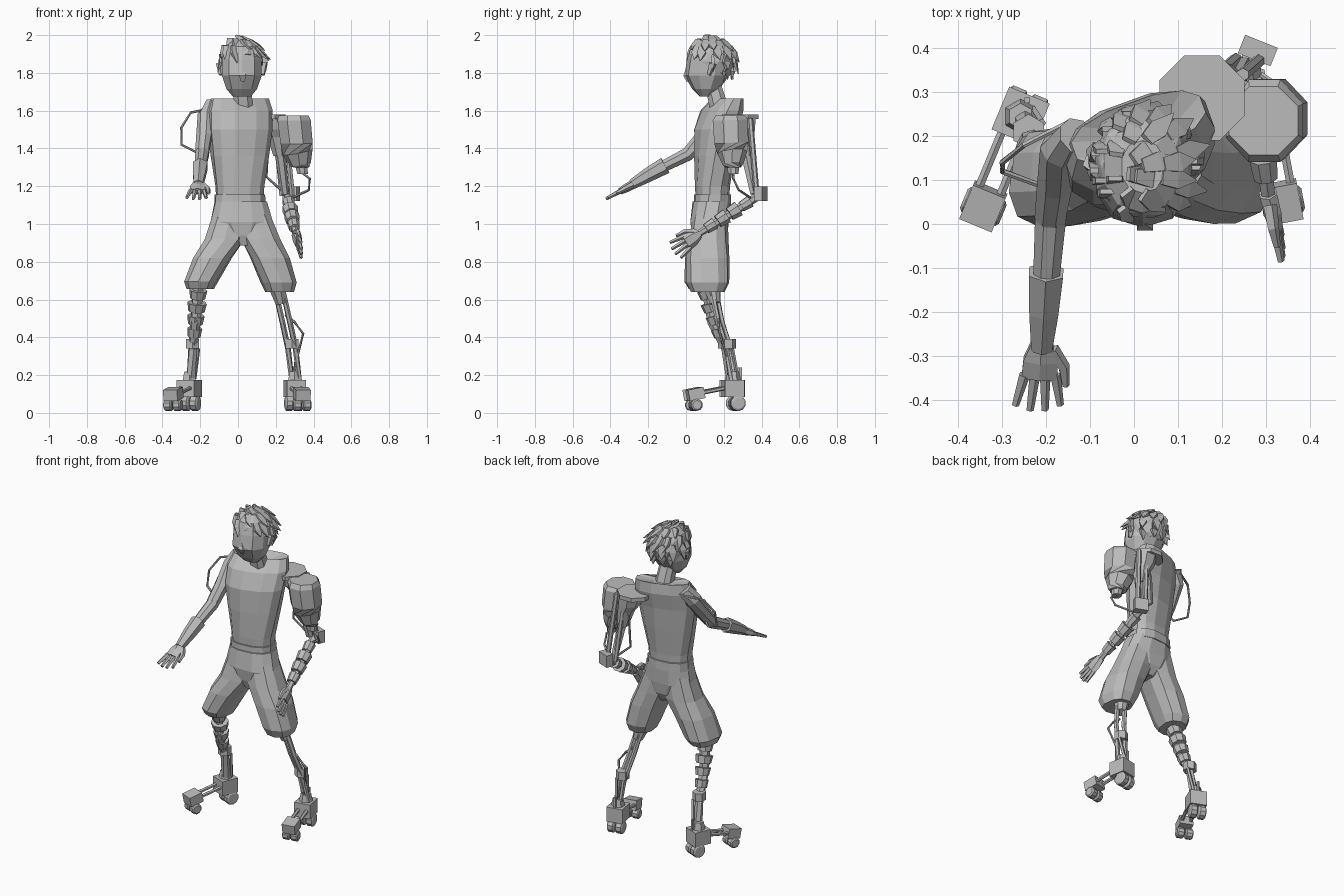
import bpy, bmesh, math, random
from mathutils import Vector, Matrix

random.seed(4)
if "Cube" in bpy.data.objects:
    bpy.data.objects.remove(bpy.data.objects["Cube"])

grey = bpy.data.materials.new("plain grey")
grey.use_nodes = True
tone = (0.5, 0.5, 0.5, 1)
grey.diffuse_color = tone
grey.node_tree.nodes["Principled BSDF"].inputs["Base Color"].default_value = tone
UP = Vector((0, 0, 1))


def finish(name, bm):
    bmesh.ops.recalc_face_normals(bm, faces=bm.faces)
    mesh = bpy.data.meshes.new(name)
    bm.to_mesh(mesh)
    bm.free()
    mesh.materials.append(grey)
    obj = bpy.data.objects.new(name, mesh)
    bpy.context.collection.objects.link(obj)
    return obj


def skin(name, frames, sides, power=1.0):
    """Join cross-sections given as (centre, axis, axis) into a closed skin."""
    bm = bmesh.new()
    loops = []
    for centre, a, b in frames:
        loop = []
        for i in range(sides):
            angle = math.tau * (i + 0.5) / sides
            c, s = math.cos(angle), math.sin(angle)
            c = math.copysign(abs(c) ** power, c)
            s = math.copysign(abs(s) ** power, s)
            loop.append(bm.verts.new(centre + a * c + b * s))
        loops.append(loop)
    for low, high in zip(loops, loops[1:]):
        for i in range(sides):
            j = (i + 1) % sides
            bm.faces.new((low[i], low[j], high[j], high[i]))
    bm.faces.new(loops[0])
    bm.faces.new(loops[-1])
    return finish(name, bm)


def stack(name, rings, sides=12, power=0.8):
    """Level rings: x, y, z, half width, half depth, turn in degrees."""
    frames = []
    for x, y, z, rx, ry, turn in rings:
        spin = Matrix.Rotation(math.radians(turn), 3, "Z")
        frames.append((Vector((x, y, z)), spin @ Vector((rx, 0, 0)), spin @ Vector((0, ry, 0))))
    return skin(name, frames, sides, power)


def limb(name, path, radii, sides=8):
    """Rings square to a path; a radius may be (sideways, upward)."""
    path = [Vector(p) for p in path]
    if not isinstance(radii, list):
        radii = [radii] * len(path)
    frames = []
    for i, p in enumerate(path):
        along = (path[min(i + 1, len(path) - 1)] - path[max(i - 1, 0)]).normalized()
        side = along.cross(UP) if abs(along.z) < 0.98 else Vector((1, 0, 0))
        side.normalize()
        w, h = radii[i] if isinstance(radii[i], tuple) else (radii[i], radii[i])
        frames.append((p, side * w, side.cross(along) * h))
    return skin(name, frames, sides)


def block(name, centre, along, length, width, height):
    half = Vector(along).normalized() * length / 2
    r = math.sqrt(0.5)
    return limb(name, [centre - half, centre + half], (width * r, height * r), 4)


def cuffs(name, start, end, radii, fill=0.6):
    """Evenly spaced collars along a strut."""
    start, end = Vector(start), Vector(end)
    n = len(radii)
    for i, r in enumerate(radii):
        a, b = start.lerp(end, i / n), start.lerp(end, (i + fill) / n)
        limb(f"{name}_{i + 1}", [a, b], [r, r * 0.85], 8)


def hand(name, wrist, along, spread, size):
    wrist, along = Vector(wrist), Vector(along).normalized()
    spread = Vector(spread).normalized()
    knuckle = wrist + along * size * 0.5
    palm = [(.15, .13), (.25, .13), (.26, .1)]
    turned = abs(spread.z) > abs(spread.x)
    limb(name + "_palm", [wrist, wrist + along * size * 0.25, knuckle],
         [(h * size, w * size) if turned else (w * size, h * size) for w, h in palm], 6)
    for i in range(4):
        off = (i - 1.5) * size * 0.13
        tip = knuckle + along * size * (0.5 - 0.07 * abs(i - 1.5)) + spread * off * 1.45
        limb(f"{name}_finger_{i + 1}", [knuckle - along * size * 0.04 + spread * off, tip],
             [size * 0.075, size * 0.05], 5)
    limb(name + "_thumb", [wrist + along * size * 0.1 + spread * size * 0.13,
                           wrist + along * size * 0.35 + spread * size * 0.3,
                           wrist + along * size * 0.62 + spread * size * 0.34],
         [size * 0.1, size * 0.08, size * 0.05], 5)


# Torso and neck
stack("torso", [(.01, .14, 1.1, .125, .085, 6), (.01, .14, 1.2, .13, .09, 8),
                (.01, .15, 1.36, .155, .1, 14), (.01, .16, 1.5, .175, .105, 18),
                (.01, .19, 1.6, .178, .095, 20), (.01, .22, 1.665, .16, .06, 20),
                (.025, .19, 1.64, .06, .04, 10)])
stack("neck", [(.03, .18, 1.6, .055, .055, 0), (.02, .14, 1.75, .05, .045, 0)], 8)

# Head, nose and ears
stack("head", [(.02, .1, 1.675, .05, .028, 0), (.02, .105, 1.715, .085, .072, 0),
               (.02, .11, 1.785, .11, .118, 0), (.02, .12, 1.87, .11, .115, 0),
               (.02, .125, 1.94, .09, .1, 0), (.02, .13, 1.975, .05, .06, 0)], 10, 0.9)
limb("nose", [(.025, .012, 1.84), (.025, -.003, 1.785), (.025, .012, 1.755)],
     [.01, (.026, .016), .012], 4)
for sign, label in ((-1, "right"), (1, "left")):
    limb(label + "_ear", [(.02 + sign * .11, .12, 1.79), (.02 + sign * .116, .14, 1.85)],
         [.012, .022], 5)

# Hair cap trimmed to a sloping hairline, then layered tufts swept to the left
centre, size = Vector((.022, .133, 1.86)), Vector((.116, .133, .125))
bm = bmesh.new()
bmesh.ops.create_icosphere(bm, subdivisions=2, radius=1)
for v in bm.verts:
    v.co = centre + v.co * size
bmesh.ops.bisect_plane(bm, geom=bm.verts[:] + bm.edges[:] + bm.faces[:], clear_inner=True,
                       plane_co=(0, 0, 1.91), plane_no=(0, .6, 1))
bmesh.ops.holes_fill(bm, edges=bm.edges)
finish("hair_cap", bm)
for row, (lift, count) in enumerate(((78, 4), (52, 8), (28, 12), (5, 12), (-18, 11))):
    for i in range(count):
        turn = math.tau * (i + random.random() * 0.6) / count
        tilt = math.radians(lift)
        out = Vector((math.cos(turn) * math.cos(tilt), math.sin(turn) * math.cos(tilt), math.sin(tilt)))
        if out.y < -0.15 - lift / 40:
            continue
        root = centre + out * size * 0.95
        down = Vector((out.x * math.sin(tilt), out.y * math.sin(tilt), -math.cos(tilt))).normalized()
        down = (down * math.cos(tilt) + Vector((.4, .1, -.2))).normalized() if lift > 20 else down
        tip = root + down * random.uniform(.055, .08) + out * random.uniform(.008, .02)
        limb(f"hair_tuft_{row}_{i}", [root - down * .03, root + down * .015 + out * .003, tip],
             [(.022, .008), (.032, .013), .002], 4)

# Shorts: hips, waistband and two flared legs
stack("waistband", [(.01, .14, 1.1, .137, .098, 5), (.01, .14, 1.155, .135, .097, 6)])
stack("shorts_hips", [(.035, .12, .885, .035, .07, 0), (.025, .125, .94, .11, .095, 0),
                      (.02, .125, 1.01, .17, .105, 0), (.015, .135, 1.12, .14, .1, 4)])
stack("shorts_right_leg", [(-.2, .105, .655, .07, .09, -8), (-.195, .105, .695, .088, .115, -8),
                           (-.135, .11, .82, .103, .115, -5), (-.07, .12, .92, .11, .105, 0),
                           (-.035, .13, 1.06, .1, .09, 0)], 10)
stack("shorts_left_leg", [(.22, .115, .64, .075, .09, 8), (.215, .115, .69, .094, .115, 8),
                          (.17, .115, .82, .105, .115, 5), (.12, .12, .92, .108, .105, 0),
                          (.07, .13, 1.06, .1, .09, 0)], 10)

# Natural right arm with a forearm sleeve
limb("right_upper_arm", [(-.13, .2, 1.635), (-.165, .17, 1.57), (-.18, .09, 1.46), (-.19, .02, 1.38)],
     [.045, .05, .043, .038])
limb("right_elbow", [(-.185, .05, 1.41), (-.19, .01, 1.37), (-.2, -.13, 1.3)], [.038, .038, .032])
limb("right_sleeve", [(-.2, -.11, 1.31), (-.205, -.2, 1.26), (-.21, -.285, 1.21)], [.045, .038, .027], 6)
hand("right_hand", (-.21, -.27, 1.215), (-.01, -.15, -.08), (1, 0, 0), .18)
limb("right_shoulder_hose", [(-.15, .23, 1.61), (-.25, .18, 1.59), (-.3, .14, 1.51),
                             (-.3, .12, 1.42), (-.22, .09, 1.38), (-.18, .08, 1.42)], .007, 6)

# Left shoulder plate and upper arm struts
stack("shoulder_plate", [(.155, .287, 1.555, .105, .105, 0), (.155, .287, 1.58, .105, .105, 0)], 8, 1)
stack("shoulder_hub", [(.22, .32, 1.36, .035, .035, 0), (.205, .31, 1.46, .055, .055, 0),
                       (.19, .3, 1.5, .07, .07, 0), (.18, .295, 1.56, .08, .08, 0)], 8, 1)
for i, shift in enumerate((-.028, .028)):
    limb(f"upper_arm_strut_{i + 1}", [(.22 + shift, .34, 1.56), (.26 + shift, .375, 1.15)], .015, 6)
limb("upper_arm_piston", [(.22, .31, 1.4), (.25, .36, 1.16)], [.03, .022], 6)
limb("upper_arm_hose", [(.2, .34, 1.53), (.16, .34, 1.42), (.15, .34, 1.25), (.24, .36, 1.17)], .007, 6)
block("elbow_block", Vector((.282, .395, 1.16)), (1, -.4, 0), .08, .045, .075)

# Canister and its feed hose
limb("canister", [(.295, .235, 1.575), (.297, .235, 1.55), (.31, .24, 1.43), (.316, .245, 1.38),
                  (.333, .25, 1.315), (.335, .25, 1.3)], [.085, (.095, .102), (.092, .098), .08, .055, .045])
limb("canister_nozzle", [(.335, .25, 1.31), (.342, .25, 1.265)], [.036, .03], 8)
block("canister_bracket", Vector((.25, .29, 1.54)), (1, -.4, 0), .12, .07, .035)
limb("canister_hose", [(.342, .25, 1.27), (.38, .25, 1.24), (.375, .28, 1.18), (.29, .34, 1.14)], .007, 6)

# Left forearm and hand
limb("left_forearm_rod", [(.265, .385, 1.15), (.285, .23, 1.05), (.305, .07, .95)], [.022, .024, .018], 6)
cuffs("left_forearm_cuff", (.267, .34, 1.12), (.302, .09, .965), (.034, .044, .042, .034), .75)
hand("left_hand", (.305, .07, .95), (.035, -.15, -.105), (0, -.7, 1), .175)

# Lower legs: collared right shin, open strut left shin
right_shin = [(-.21, .11, .68), (-.225, .14, .48), (-.24, .21, .34), (-.25, .24, .17)]
left_shin = [(.21, .14, .68), (.255, .18, .48), (.285, .225, .34), (.305, .25, .17)]
limb("right_shin", right_shin, [.032, .028, .024, .026], 6)
cuffs("right_shin_collar", (-.21, .105, .65), (-.235, .19, .38), (.048, .052, .046, .04), .65)
for i, shift in enumerate((-.02, .02)):
    limb(f"left_shin_strut_{i + 1}", [(x + shift, y - shift / 2, z) for x, y, z in left_shin], .015, 6)
limb("left_knee", [(.205, .135, .68), (.228, .155, .58)], [.05, .03])
limb("left_shin_hose", [(.25, .17, .52), (.3, .17, .48), (.345, .18, .42), (.31, .22, .28), (.29, .24, .18)], .007, 6)
for label, at in (("right", right_shin[2]), ("left", left_shin[2])):
    limb(label + "_shin_clamp", [Vector(at) + UP * .05, Vector(at)], .04, 6)
    limb(label + "_ankle_rod", [Vector(at) + Vector((.03, .02, 0)), Vector(at) + Vector((.01, .05, -.16))], .01, 5)


# Wheeled feet
def foot(label, heel, toe):
    heel, toe = Vector(heel), Vector(toe)
    along = (toe - heel).normalized()
    across = along.cross(UP).normalized()
    block(label + "_heel_block", heel + UP * .13, along, .105, .1, .09)
    block(label + "_toe_block", toe + UP * .1, along + UP * -.2, .085, .08, .06)
    limb(label + "_ankle", [heel + UP * .15, heel + UP * .22], [.045, .03], 6)
    limb(label + "_fin", [heel - along * .04 + UP * .16, heel - along * .04 + UP * .24], .009, 4)
    for i, sign in enumerate((-1, 1)):
        shift = across * sign * .026
        limb(f"{label}_foot_rod_{i + 1}", [heel + shift + UP * .14, toe + shift + UP * .1], .011, 6)
        for part, hub, r in (("heel", heel - along * .02, .041), ("toe", toe, .032)):
            middle = hub + UP * (r + .01) + shift
            ends = [middle + across * t for t in (-.022, -.016, .016, .022)]
            limb(f"{label}_{part}_wheel_{i + 1}", ends, [r * .75, r, r, r * .75], 10)


foot("right", (-.258, .245, 0), (-.343, .04, 0))
foot("left", (.3, .25, 0), (.338, .05, 0))
